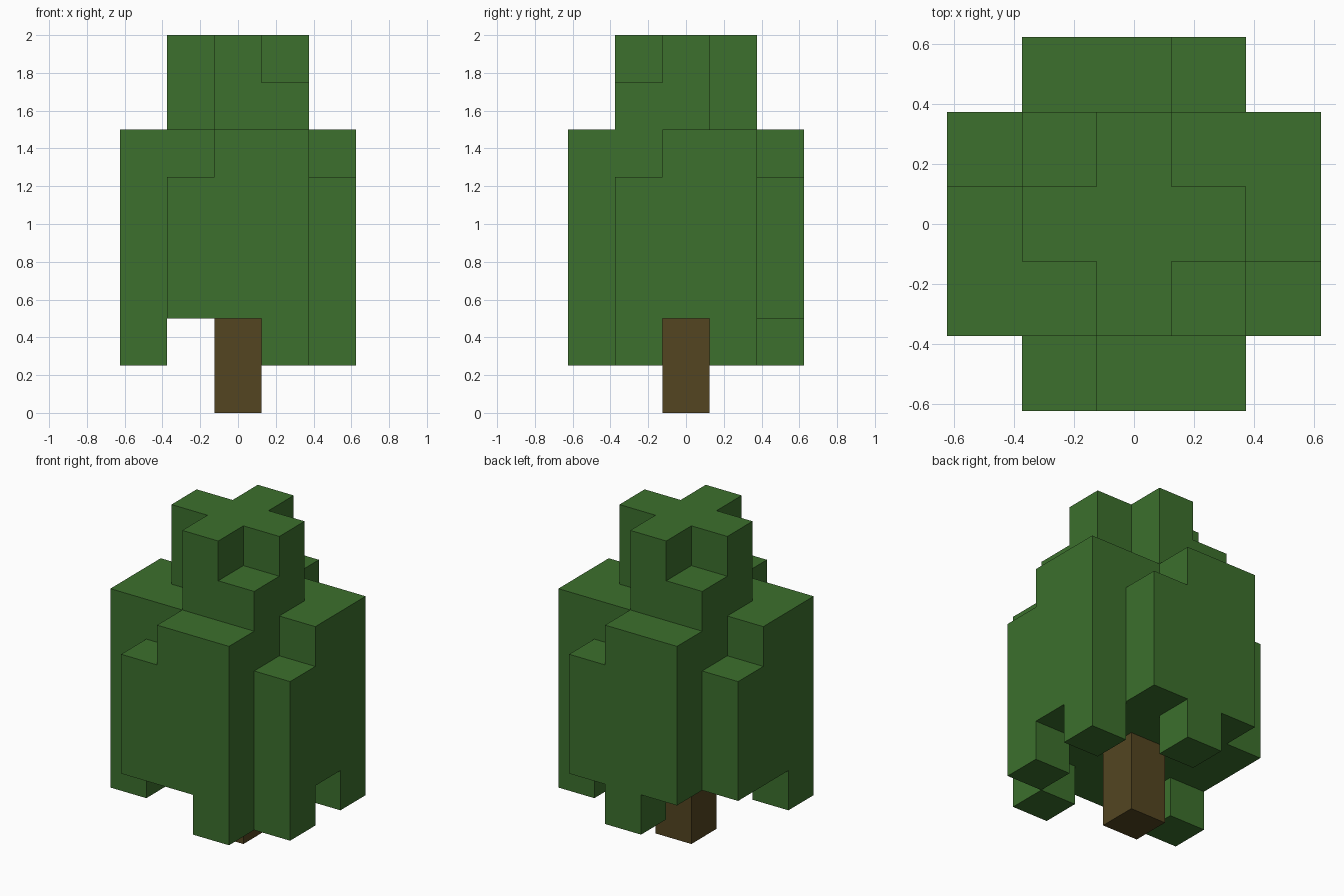
import bpy
import bmesh
import math
from mathutils import Vector

UNIT = 0.25  # edge length of one block

cube = bpy.data.objects.get("Cube")
if cube:
    bpy.data.objects.remove(cube, do_unlink=True)


def make_material(name, colour):
    mat = bpy.data.materials.new(name)
    mat.use_nodes = True
    mat.diffuse_color = (*colour, 1)
    mat.node_tree.nodes["Principled BSDF"].inputs["Base Color"].default_value = (*colour, 1)
    return mat


def build_blocks(name, cells, mat):
    """Make one closed skin around a set of (column, row, layer) blocks."""
    bm = bmesh.new()
    for cell in cells:
        centre = Vector((cell[0], cell[1], cell[2] + 0.5))
        for axis in range(3):
            for sign in (-1, 1):
                step = [0, 0, 0]
                step[axis] = sign
                if tuple(c + s for c, s in zip(cell, step)) in cells:
                    continue
                normal = Vector(step)
                u = Vector([float(i == (axis + 1) % 3) for i in range(3)])
                v = normal.cross(u)
                corners = [centre + (normal + a * u + b * v) / 2
                           for a, b in ((-1, -1), (1, -1), (1, 1), (-1, 1))]
                bm.faces.new([bm.verts.new(p * UNIT) for p in corners])
    # Join the squares and merge flat regions into clean faces
    bmesh.ops.remove_doubles(bm, verts=bm.verts, dist=0.001)
    bmesh.ops.dissolve_limit(bm, angle_limit=math.radians(1),
                             verts=bm.verts, edges=bm.edges)
    mesh = bpy.data.meshes.new(name)
    bm.to_mesh(mesh)
    bm.free()
    mesh.materials.append(mat)
    obj = bpy.data.objects.new(name, mesh)
    bpy.context.collection.objects.link(obj)
    return obj


leaf_green = make_material("leaf green", (0.045, 0.162, 0.026))
bark_brown = make_material("bark brown", (0.087, 0.060, 0.0152))

# Trunk
build_blocks("trunk", {(0, 0, 0), (0, 0, 1)}, bark_brown)

# Wide canopy: square layers without their corners
span = range(-2, 3)
wide = {(x, y) for x in span for y in span if abs(x) + abs(y) < 4}
canopy = {(x, y, z) for x, y in wide for z in range(2, 6)}

# Notches in the upper rim
canopy -= {(x, y, 5) for x, y in ((-1, -2), (1, 2), (2, -1), (-2, 1))}

# Crown: a cross of two layers with two filled corners on the lower one
cross = {(x, y) for x, y in wide if abs(x) + abs(y) < 2}
canopy |= {(x, y, z) for x, y in cross for z in (6, 7)}
canopy |= {(1, -1, 6), (-1, 1, 6)}

# Hanging leaf blocks under the rim
canopy |= {(x, y, 1) for x, y in ((-2, -1), (1, -2), (2, -1), (2, 1), (0, 2))}

build_blocks("canopy", canopy, leaf_green)
